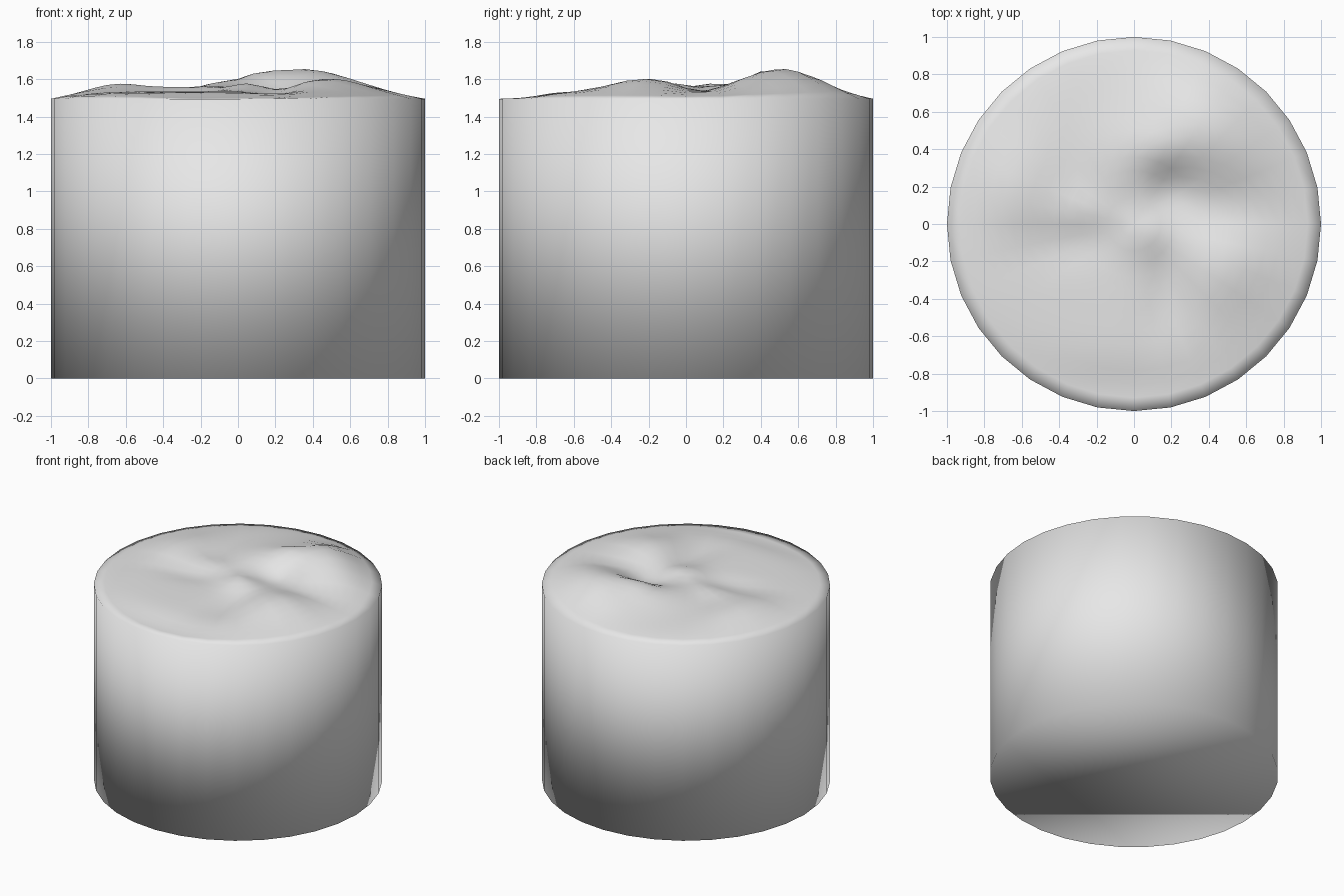
import bpy, bmesh
from math import sin, cos, pi, exp, hypot

cube = bpy.data.objects.get("Cube")
if cube:
    bpy.data.objects.remove(cube, do_unlink=True)

SIDES, RINGS, RIM = 32, 14, 1.495

# Swells and hollows of the uneven top: x, y, height, width in x, width in y
BUMPS = [
    (0.38, 0.55, 0.13, 0.22, 0.22),
    (0.12, 0.40, 0.05, 0.09, 0.10),
    (0.70, 0.35, 0.03, 0.15, 0.15),
    (0.22, 0.20, -0.04, 0.09, 0.09),
    (0.55, 0.08, -0.03, 0.25, 0.09),
    (0.50, -0.22, 0.07, 0.20, 0.18),
    (0.05, -0.06, 0.04, 0.10, 0.09),
    (0.20, -0.35, -0.04, 0.08, 0.20),
    (-0.10, 0.35, 0.04, 0.10, 0.20),
    (-0.65, 0.20, 0.05, 0.15, 0.20),
    (-0.30, 0.08, 0.02, 0.12, 0.06),
    (-0.45, -0.12, -0.02, 0.25, 0.07),
    (-0.10, -0.92, -0.04, 0.50, 0.10),
]


def top_height(x, y):
    swell = 0.04 + sum(h * exp(-((x - cx) / sx) ** 2 / 2 - ((y - cy) / sy) ** 2 / 2)
                       for cx, cy, h, sx, sy in BUMPS)
    return RIM + swell * (1 - min(1, hypot(x, y)) ** 6)


def ring(bm, radius, height):
    verts = []
    for i in range(SIDES):
        a = 2 * pi * i / SIDES
        x, y = radius * cos(a), radius * sin(a)
        verts.append(bm.verts.new((x, y, height(x, y))))
    return verts


def bridge(bm, outer, inner):
    for i in range(SIDES):
        j = (i + 1) % SIDES
        bm.faces.new((outer[i], outer[j], inner[j], inner[i]))


# Closed drum: flat base, one straight wall, rippled top
bm = bmesh.new()
base = ring(bm, 1, lambda x, y: 0)
bm.faces.new(base[::-1])
previous = base
for k in range(RINGS, 0, -1):
    current = ring(bm, k / RINGS, top_height)
    bridge(bm, previous, current)
    previous = current
centre = bm.verts.new((0, 0, top_height(0, 0)))
for i in range(SIDES):
    bm.faces.new((previous[i], previous[(i + 1) % SIDES], centre))

# The shading runs smoothly over the rim and base edge
for face in bm.faces:
    face.smooth = True
mesh = bpy.data.meshes.new("drum_body")
bm.to_mesh(mesh)
bm.free()
drum = bpy.data.objects.new("drum_body", mesh)
bpy.context.collection.objects.link(drum)

# Plain grey
grey = bpy.data.materials.new("light_grey")
grey.use_nodes = True
colour = (0.8, 0.8, 0.8, 1)
grey.diffuse_color = colour
grey.node_tree.nodes["Principled BSDF"].inputs["Base Color"].default_value = colour
mesh.materials.append(grey)
